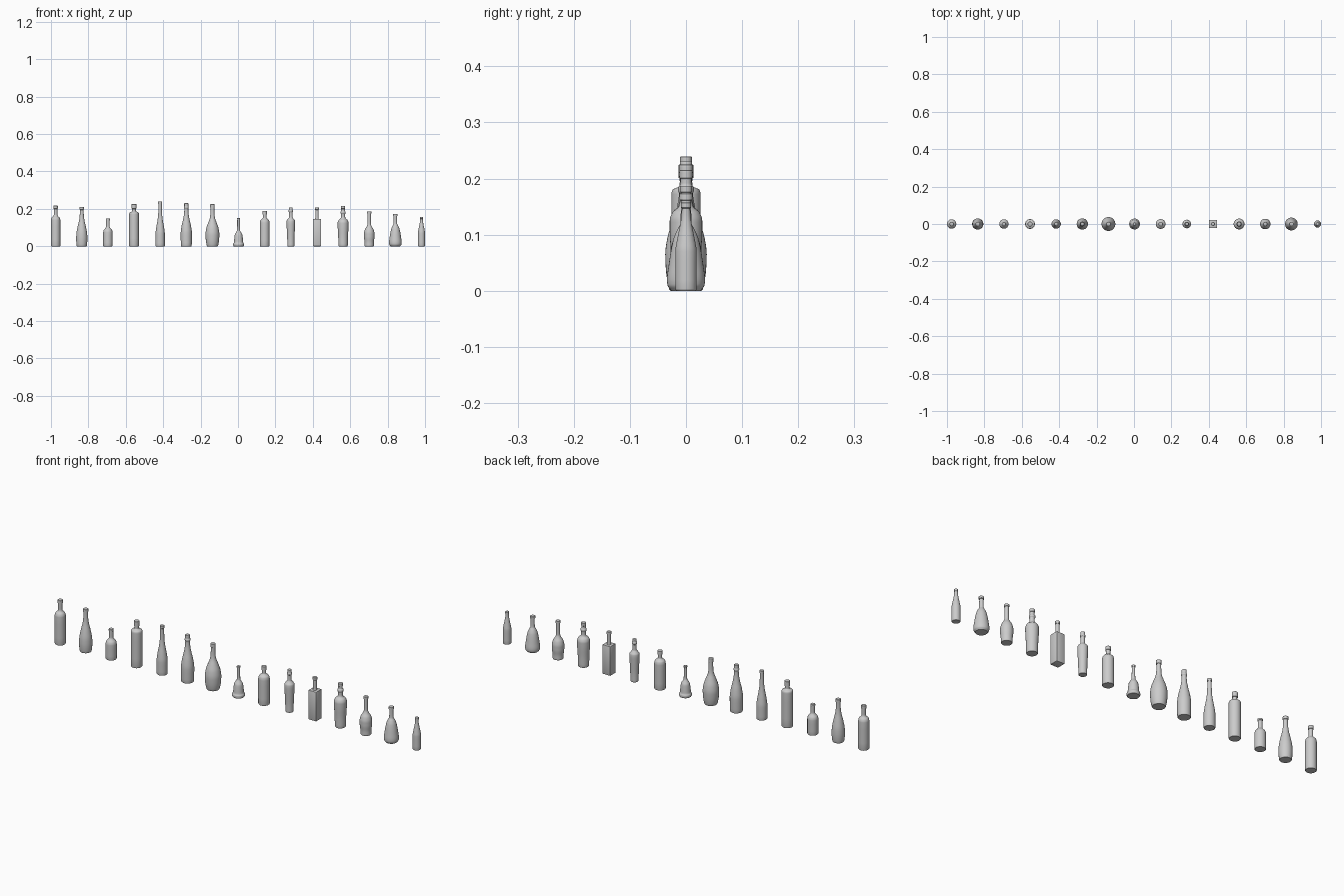
import bpy, bmesh, math

SIDES = 32


def smooth_profile(pts, steps=4):
    """Monotone curve through (radius, height) points, without overshoot."""
    d = [(b[0] - a[0]) / (b[1] - a[1]) for a, b in zip(pts, pts[1:])]
    m = [d[0]] + [2 * a * b / (a + b) if a * b > 0 else 0 for a, b in zip(d, d[1:])] + [d[-1]]
    out = []
    for i in range(len(d)):
        (r0, z0), (r1, z1) = pts[i], pts[i + 1]
        h = z1 - z0
        for k in range(steps):
            t = k / steps
            r = ((2*t**3 - 3*t**2 + 1) * r0 + (t**3 - 2*t**2 + t) * h * m[i]
                 + (3*t**2 - 2*t**3) * r1 + (t**3 - t**2) * h * m[i + 1])
            out.append((r, z0 + t * h))
    return out + [pts[-1]]


def finish(bm, name, index):
    bmesh.ops.recalc_face_normals(bm, faces=bm.faces)
    me = bpy.data.meshes.new(name)
    bm.to_mesh(me)
    bm.free()
    ob = bpy.data.objects.new(name, me)
    bpy.context.collection.objects.link(ob)
    ob.location.x = -0.975 + index * 1.956 / 14
    bpy.ops.object.select_all(action='DESELECT')
    ob.select_set(True)
    bpy.context.view_layer.objects.active = ob
    bpy.ops.object.shade_smooth_by_angle(angle=math.radians(35))


def lathe(name, index, pts):
    bm = bmesh.new()
    rings = [[bm.verts.new((r * math.cos(2 * math.pi * k / SIDES),
                            r * math.sin(2 * math.pi * k / SIDES), z)) for k in range(SIDES)]
             for r, z in smooth_profile(pts)]
    for a, b in zip(rings, rings[1:]):
        for k in range(SIDES):
            j = (k + 1) % SIDES
            bm.faces.new((a[k], a[j], b[j], b[k]))
    bm.faces.new(rings[0])
    bm.faces.new(rings[-1])
    finish(bm, name, index)


def lip(r, z0, z1):
    """Raised collar that finishes a neck."""
    return [(r, z0 + .001), (r, z1 - .001), (r - .001, z1)]


def base(r):
    """Slightly rounded foot."""
    return [(r - .002, 0), (r, .003)]


# Bottles from left to right
lathe("tall_wine_bottle", 0, base(.025) + [(.025, .14), (.021, .153), (.012, .162),
      (.0095, .17), (.0095, .2)] + lip(.0115, .2, .217))
lathe("sloped_bottle", 1, base(.027) + [(.03, .04), (.029, .065), (.022, .105), (.014, .14),
      (.011, .165), (.01, .195)] + lip(.012, .195, .21))
lathe("small_round_bottle", 2, base(.025) + [(.025, .075), (.022, .087), (.013, .098),
      (.0095, .105), (.0095, .138)] + lip(.011, .138, .148))
lathe("flat_shoulder_bottle", 3, base(.026) + [(.026, .172), (.024, .18), (.012, .186),
      (.01, .189), (.01, .2)] + lip(.013, .2, .225))
lathe("slim_tall_bottle", 4, base(.025) + [(.025, .065), (.021, .1), (.014, .14),
      (.0105, .17), (.009, .226)] + lip(.0105, .226, .239))
lathe("sparkling_wine_bottle", 5, base(.029) + [(.03, .07), (.025, .11), (.017, .145),
      (.012, .175), (.0105, .2), (.013, .205), (.013, .21), (.011, .214), (.011, .229), (.009, .231)])
lathe("wide_belly_bottle", 6, base(.03) + [(.036, .04), (.037, .065), (.033, .095), (.023, .125),
      (.014, .15), (.011, .17), (.01, .207)] + lip(.012, .207, .225))
lathe("bell_bottle", 7, [(.026, 0), (.029, .005), (.029, .012), (.025, .02), (.023, .04),
      (.02, .062), (.013, .075), (.008, .085), (.007, .142)] + lip(.0085, .142, .15))
lathe("round_shoulder_bottle", 8, base(.026) + [(.026, .125), (.023, .139), (.014, .147),
      (.01, .152), (.01, .17)] + lip(.012, .17, .188))
lathe("tapered_bottle", 9, base(.019) + [(.019, .03), (.022, .1), (.023, .125), (.022, .137),
      (.015, .147), (.01, .155), (.0095, .182), (.012, .185), (.012, .192), (.01, .195),
      (.01, .204), (.009, .207)])
lathe("banded_bottle", 11, base(.025) + [(.026, .05), (.029, .11), (.029, .125), (.024, .14),
      (.013, .15), (.011, .16), (.011, .172), (.014, .177), (.014, .183), (.01, .19),
      (.01, .2)] + lip(.0115, .2, .215))
lathe("broad_shoulder_bottle", 12, base(.025) + [(.025, .02), (.028, .05), (.028, .068), (.023, .09),
      (.014, .105), (.0095, .118), (.009, .175)] + lip(.011, .175, .187))
lathe("decanter", 13, [(.026, 0), (.033, .01), (.034, .02), (.031, .045), (.023, .09),
      (.016, .108), (.01, .12), (.009, .161)] + lip(.012, .161, .173))
lathe("small_beer_bottle", 14, base(.019) + [(.019, .07), (.016, .09), (.011, .115),
      (.008, .135), (.0075, .147)] + lip(.009, .147, .157))

# Square bottle: bevelled box body with round neck
bm = bmesh.new()
bmesh.ops.create_cube(bm, size=1)
for v in bm.verts:
    v.co = (v.co.x * .043, v.co.y * .043, (v.co.z + .5) * .145)
bmesh.ops.bevel(bm, geom=bm.edges[:], offset=.002, segments=2, profile=.5, affect='EDGES')
finish(bm, "square_bottle_body", 10)
lathe("square_bottle_neck", 10, [(.011, .14), (.009, .149), (.009, .195)] + lip(.0105, .195, .208))
